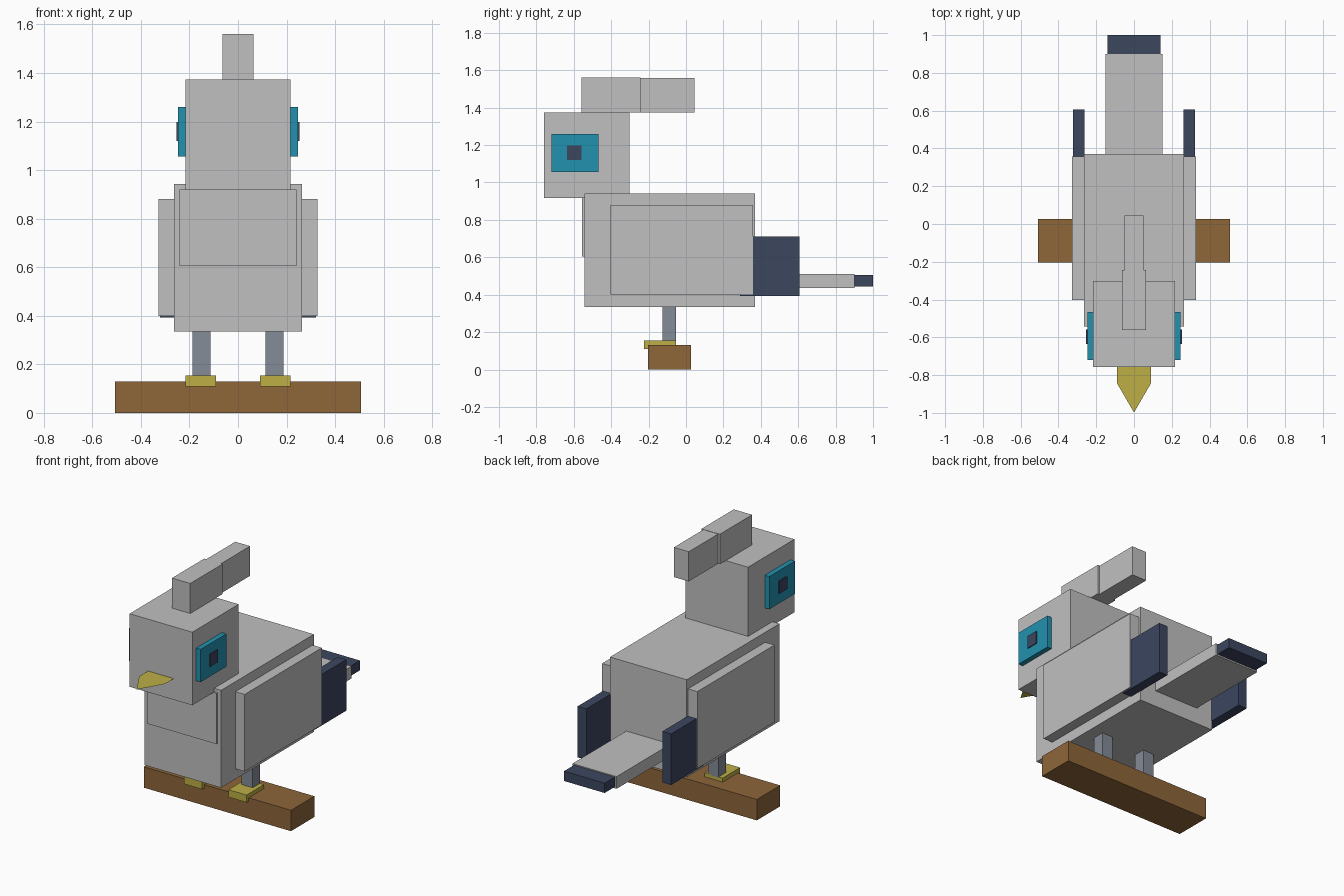
import bpy
import bmesh

cube = bpy.data.objects.get("Cube")
if cube:
    bpy.data.objects.remove(cube, do_unlink=True)


def material(name, hex_colour):
    """Flat material from an sRGB hex colour, stored as linear values."""
    srgb = [int(hex_colour[i:i + 2], 16) / 255 for i in (0, 2, 4)]
    colour = [c / 12.92 if c <= 0.04 else ((c + 0.055) / 1.055) ** 2.4 for c in srgb] + [1]
    mat = bpy.data.materials.new(name)
    mat.use_nodes = True
    mat.diffuse_color = colour
    mat.node_tree.nodes["Principled BSDF"].inputs["Base Color"].default_value = colour
    return mat


grey = material("pale grey", "C0C0C0")
navy = material("navy", "3C465F")
teal = material("teal", "2292AF")
wood = material("brown wood", "8E663A")
yellow = material("dull yellow", "BDAF46")
slate = material("slate grey", "858C97")


def add_object(name, bm, mat):
    mesh = bpy.data.meshes.new(name)
    bm.to_mesh(mesh)
    bm.free()
    mesh.materials.append(mat)
    obj = bpy.data.objects.new(name, mesh)
    bpy.context.collection.objects.link(obj)
    return obj


def box(name, mat, x, y, z):
    """Box spanning the given (low, high) range on each axis."""
    bm = bmesh.new()
    bmesh.ops.create_cube(bm, size=1)
    for v in bm.verts:
        v.co = [sum(r) / 2 + c * (r[1] - r[0]) for r, c in zip((x, y, z), v.co)]
    return add_object(name, bm, mat)


def centred_box(name, mat, half_width, y, z):
    return box(name, mat, (-half_width, half_width), y, z)


def box_pair(name, mat, x, y, z):
    """Matching boxes on the left (+x) and right (-x)."""
    box("left_" + name, mat, x, y, z)
    box("right_" + name, mat, (-x[1], -x[0]), y, z)


# Perch
centred_box("perch", wood, 0.507, (-0.203, 0.027), (0, 0.13))

# Body, chest and head
centred_box("body", grey, 0.264, (-0.543, 0.37), (0.335, 0.942))
centred_box("chest", grey, 0.24, (-0.555, -0.5), (0.605, 0.921))
centred_box("head", grey, 0.216, (-0.758, -0.302), (0.918, 1.373))

# Crest
centred_box("front_crest", grey, 0.063, (-0.56, -0.243), (1.373, 1.56))
centred_box("back_crest", grey, 0.051, (-0.243, 0.046), (1.373, 1.558))

# Tail
centred_box("tail", grey, 0.152, (0.3, 0.9), (0.435, 0.511))
centred_box("tail_tip", navy, 0.14, (0.85, 1.0), (0.444, 0.505))

# Eyes, wings, legs and feet
box_pair("eye", teal, (0.2, 0.247), (-0.72, -0.467), (1.056, 1.26))
box_pair("pupil", navy, (0.2, 0.253), (-0.635, -0.558), (1.12, 1.198))
box_pair("wing", grey, (0.25, 0.328), (-0.403, 0.357), (0.4, 0.88))
box_pair("wing_tip", navy, (0.262, 0.322), (0.288, 0.606), (0.392, 0.71))
box_pair("leg", slate, (0.113, 0.188), (-0.125, -0.053), (0.15, 0.34))
box_pair("foot", yellow, (0.09, 0.216), (-0.224, -0.053), (0.109, 0.155))

# Paper-thin pointed beak
bm = bmesh.new()
outline = [(-0.089, -0.75), (-0.089, -0.845), (0, -0.998), (0.089, -0.845), (0.089, -0.75)]
bm.faces.new([bm.verts.new((x, y, 1.05)) for x, y in outline])
add_object("beak", bm, yellow)
